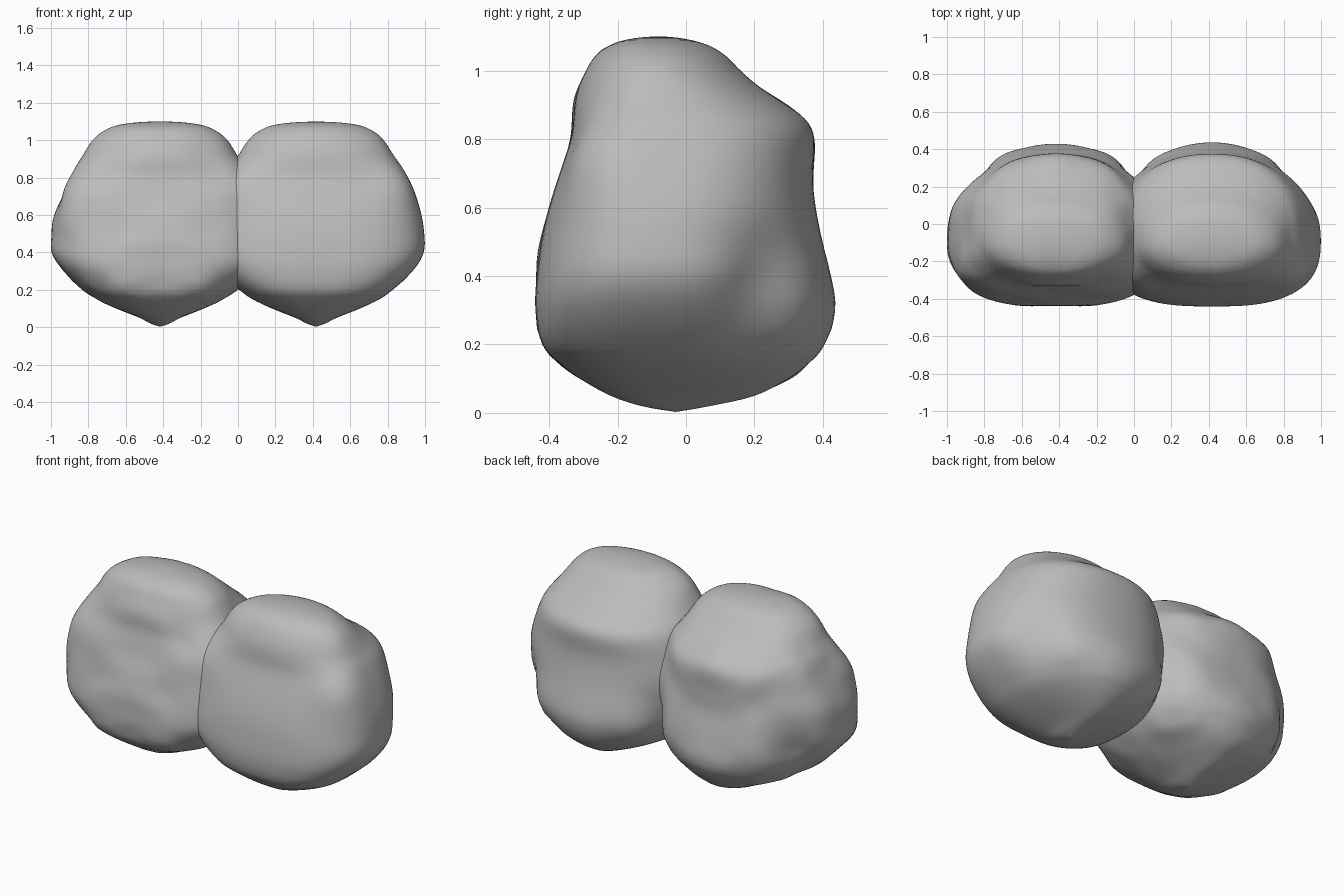
import bpy, bmesh, math
from mathutils import Vector, noise

if "Cube" in bpy.data.objects:
    bpy.data.objects.remove(bpy.data.objects["Cube"])

# Boulder profile: height, half width, front y, back y, front bluntness, back bluntness
ROWS = [
    (0.003, 0.00, -0.03, -0.03, 2.2, 2.0), (0.02, 0.05, -0.13, 0.07, 2.2, 2.0),
    (0.05, 0.11, -0.22, 0.20, 2.3, 2.0), (0.10, 0.235, -0.31, 0.30, 2.5, 2.0),
    (0.15, 0.34, -0.375, 0.365, 2.7, 2.0), (0.20, 0.41, -0.42, 0.405, 2.9, 2.0),
    (0.30, 0.52, -0.442, 0.44, 3.0, 2.0), (0.40, 0.58, -0.437, 0.425, 2.9, 2.05),
    (0.50, 0.58, -0.425, 0.40, 2.8, 2.1), (0.60, 0.565, -0.402, 0.38, 2.8, 2.2),
    (0.70, 0.53, -0.37, 0.37, 2.8, 2.25), (0.80, 0.485, -0.337, 0.378, 2.7, 2.2),
    (0.86, 0.455, -0.33, 0.35, 2.5, 2.2), (0.91, 0.42, -0.325, 0.28, 2.3, 2.2),
    (0.96, 0.39, -0.312, 0.205, 2.2, 2.2), (1.01, 0.355, -0.288, 0.15, 2.1, 2.1),
    (1.05, 0.305, -0.26, 0.11, 2.0, 2.0), (1.08, 0.23, -0.21, 0.05, 2.0, 2.0),
    (1.095, 0.12, -0.15, -0.02, 2.0, 2.0), (1.10, 0.00, -0.08, -0.08, 2.0, 2.0)]
SEG, SUB = 96, 4

grey = bpy.data.materials.new("stone grey")
grey.diffuse_color = (0.5, 0.5, 0.5, 1)
grey.use_nodes = True
grey.node_tree.nodes["Principled BSDF"].inputs["Base Color"].default_value = grey.diffuse_color


def catmull(a, b, c, d, t):
    return tuple(0.5 * (2 * q + (r - p) * t + (2 * p - 5 * q + 4 * r - s) * t * t
                        + (3 * q - p - 3 * r + s) * t ** 3) for p, q, r, s in zip(a, b, c, d))


def smooth_rows():
    out = []
    n = len(ROWS)
    for i in range(n - 1):
        a, d = ROWS[max(i - 1, 0)], ROWS[min(i + 2, n - 1)]
        out += [catmull(a, ROWS[i], ROWS[i + 1], d, k / SUB) for k in range(SUB)]
    return out[1:]


def section_point(row, ang):
    # blunt, flattened front and rounder back
    z, w, yf, yb, bf, bb = row
    yc = yf + 0.42 * (yb - yf)
    c, s = math.cos(ang), math.sin(ang)
    e = 2 / (bf if s < 0 else bb)
    x = w * math.copysign(abs(c) ** e, c)
    y = yc + (yb - yc if s > 0 else yc - yf) * math.copysign(abs(s) ** e, s)
    return Vector((x, y, z))


def bump(p, x, y, z, r):
    return math.exp(-((abs(p.x) - x) ** 2 + (p.y - y) ** 2 + (p.z - z) ** 2) / r ** 2)


def boulder(name, cx, rough):
    bm = bmesh.new()
    rings = [[bm.verts.new(section_point(r, 2 * math.pi * k / SEG)) for k in range(SEG)]
             for r in smooth_rows()]
    for lo, hi in zip(rings, rings[1:]):
        for k in range(SEG):
            j = (k + 1) % SEG
            bm.faces.new((lo[k], lo[j], hi[j], hi[k]))
    for row, ring in ((ROWS[0], rings[0]), (ROWS[-1], rings[-1])):
        tip = bm.verts.new((0, row[2], row[0]))
        for k in range(SEG):
            bm.faces.new((ring[k], ring[(k + 1) % SEG], tip))
    bmesh.ops.recalc_face_normals(bm, faces=bm.faces)
    bm.normal_update()
    moves = []
    for v in bm.verts:
        p = v.co
        # hollow and knob on the rear flanks, cheek on the front flanks
        d = 0.015 * bump(p, 0.33, 0.32, 0.28, 0.10) - 0.045 * bump(p, 0.45, 0.22, 0.38, 0.13)
        d += 0.045 * bump(p, 0.42, -0.24, 0.74, 0.13)
        if rough:
            q = Vector((abs(p.x) * 4, p.y * 4, p.z * 4)) + Vector((3.1, 7.7, 1.3))
            n = noise.noise(q) + 0.6 * noise.noise(q * 2)
            d += rough * n * min(1, p.z / 0.25, max(0, 1.12 - p.z) / 0.2)
        moves.append(v.normal * d)
    for v, m in zip(bm.verts, moves):
        v.co += m
    # soften the profile steps
    for _ in range(5):
        bmesh.ops.smooth_vert(bm, verts=[v for v in bm.verts if 0.25 < v.co.z < 1.06], factor=0.5,
                              use_axis_x=True, use_axis_y=True, use_axis_z=True)
    me = bpy.data.meshes.new(name)
    bm.to_mesh(me)
    bm.free()
    me.materials.append(grey)
    me.polygons.foreach_set("use_smooth", [True] * len(me.polygons))
    ob = bpy.data.objects.new(name, me)
    ob.location.x = cx
    bpy.context.collection.objects.link(ob)


# Weathered boulder on the left, smooth one on the right
boulder("weathered_boulder", -0.417, 0.02)
boulder("smooth_boulder", 0.417, 0)
